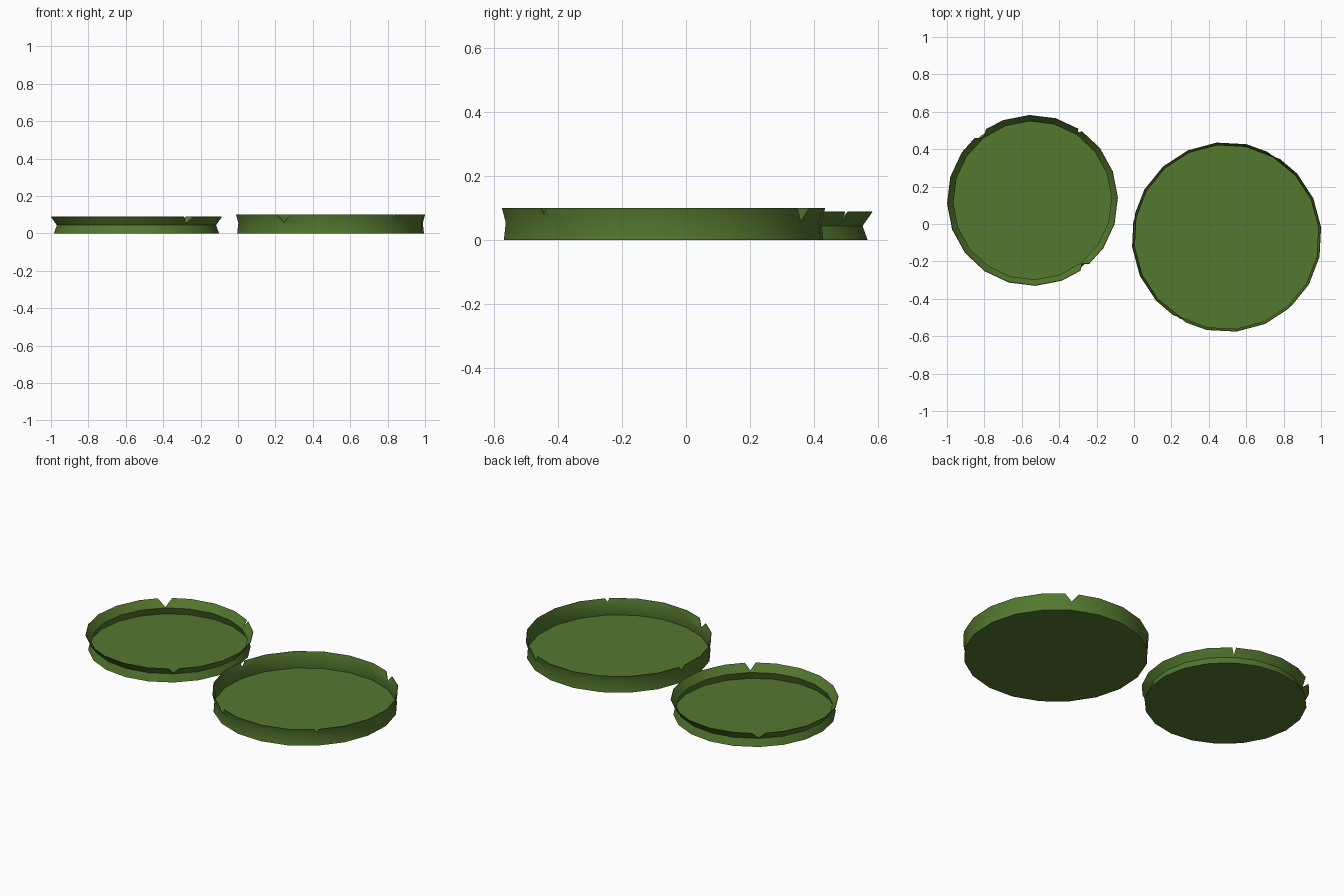
import bpy, bmesh
from math import cos, sin, radians

if "Cube" in bpy.data.objects:
    bpy.data.objects.remove(bpy.data.objects["Cube"])

green = bpy.data.materials.new("leaf_green")
green.diffuse_color = (0.089, 0.188, 0.028, 1)
green.use_nodes = True
green.node_tree.nodes["Principled BSDF"].inputs["Base Color"].default_value = green.diffuse_color
SIDES = 20


def lily_pad(name, centre, phase, base, mid, top, notches):
    """Round floor with an upturned thin rim; base/mid/top are (radius, z).
    notches: side index -> (width, tip height)."""
    bm = bmesh.new()

    def point(ring, angle):
        a = radians(angle)
        return bm.verts.new((centre[0] + ring[0] * cos(a),
                             centre[1] + ring[0] * sin(a), ring[1]))

    low, middle, before, after, tips = [], [], [], [], []
    for i in range(SIDES):
        a = phase + i * 360 / SIDES
        low.append(point(base, a))
        middle.append(point(mid, a))
        if i in notches:
            # torn notch: split the rim vertex into a V
            width, tip_z = notches[i]
            half = width / 2 / top[0] * 57.3
            f = (tip_z - mid[1]) / (top[1] - mid[1])
            before.append(point((top[0] * 0.996, top[1]), a - half))
            after.append(point((top[0] * 0.996, top[1]), a + half))
            tips.append(point((mid[0] + f * (top[0] - mid[0]), tip_z), a))
        else:
            v = point(top, a)
            before.append(v)
            after.append(v)
            tips.append(None)

    # walls
    for i in range(SIDES):
        j = (i + 1) % SIDES
        bm.faces.new((low[i], low[j], middle[j], middle[i])).smooth = True
        loop = [middle[i], middle[j], tips[j], before[j], after[i], tips[i]]
        bm.faces.new([v for v in loop if v]).smooth = True
    # floor
    bm.faces.new(low[::-1])

    mesh = bpy.data.meshes.new(name)
    bm.to_mesh(mesh)
    bm.free()
    mesh.materials.append(green)
    obj = bpy.data.objects.new(name, mesh)
    bpy.context.collection.objects.link(obj)
    # thin leaf thickness, grown inwards
    mod = obj.modifiers.new("leaf_thickness", 'SOLIDIFY')
    mod.thickness = 0.003
    mod.offset = -1
    bpy.context.view_layer.objects.active = obj
    obj.select_set(True)
    bpy.ops.object.modifier_apply(modifier=mod.name)
    bpy.ops.object.shade_smooth_by_angle(angle=radians(45))
    obj.select_set(False)


lily_pad("large_lily_pad", (0.495, -0.07), 6,
         (0.502, 0), (0.496, 0.055), (0.508, 0.1),
         {3: (0.075, 0.057), 9: (0.04, 0.07), 13: (0.08, 0.058), 17: (0.025, 0.08)})
lily_pad("small_lily_pad", (-0.543, 0.126), 2,
         (0.442, 0), (0.426, 0.044), (0.457, 0.088),
         {3: (0.022, 0.052), 7: (0.08, 0.047), 17: (0.06, 0.052)})
